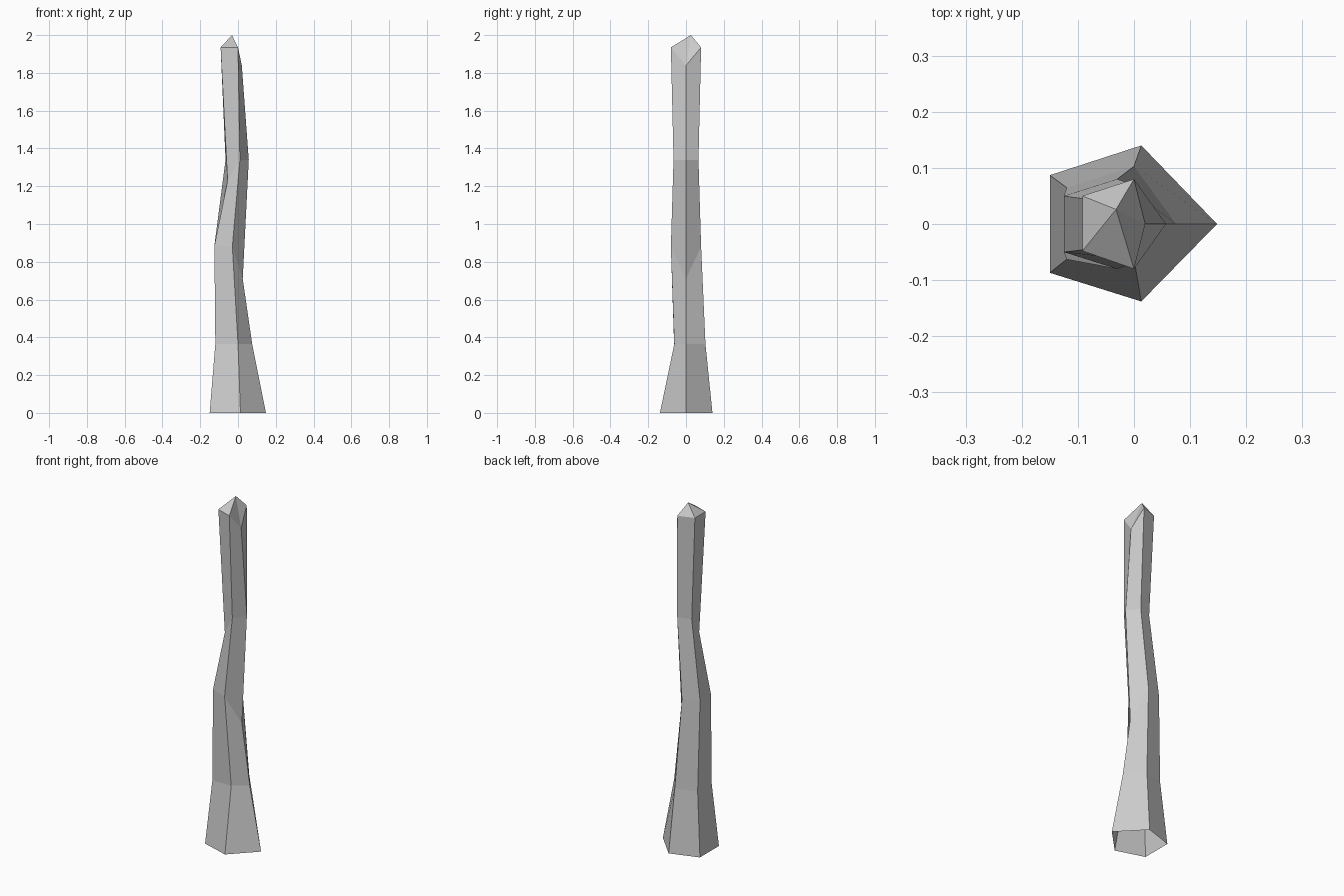
import bpy, bmesh

# Five-sided rings, bottom to top. Each ring goes right, back, back left, front left, front
rings = [
    [(0.148, 0, 0), (0.013, 0.14, 0), (-0.15, 0.087, 0), (-0.15, -0.087, 0), (0.013, -0.138, 0)],
    [(0.075, 0, 0.365), (0, 0.103, 0.365), (-0.12, 0.065, 0.365), (-0.12, -0.063, 0.365), (0, -0.062, 0.365)],
    [(0.025, 0, 0.71), (-0.03, 0.08, 0.88), (-0.125, 0.05, 0.885), (-0.125, -0.05, 0.885), (-0.03, -0.08, 0.88)],
    [(0.057, 0, 1.34), (0.01, 0.066, 1.34), (-0.066, 0.042, 1.34), (-0.055, -0.042, 1.23), (0.01, -0.066, 1.34)],
    [(0.02, 0, 1.84), (0, 0.08, 1.935), (-0.092, 0.05, 1.935), (-0.092, -0.048, 1.935), (0, -0.08, 1.935)],
]

bm = bmesh.new()
loops = [[bm.verts.new(p) for p in ring] for ring in rings]

# Trunk sides (the base is open)
for low, high in zip(loops, loops[1:]):
    for i in range(5):
        j = (i + 1) % 5
        bm.faces.new((low[i], low[j], high[j], high[i]))

# Pointed top
tip = bm.verts.new((-0.032, 0.026, 2.0))
for i in range(5):
    bm.faces.new((loops[-1][i], loops[-1][(i + 1) % 5], tip))

mesh = bpy.data.meshes.new("crooked_trunk")
bm.to_mesh(mesh)
bm.free()
trunk = bpy.data.objects.new("crooked_trunk", mesh)
bpy.context.collection.objects.link(trunk)
